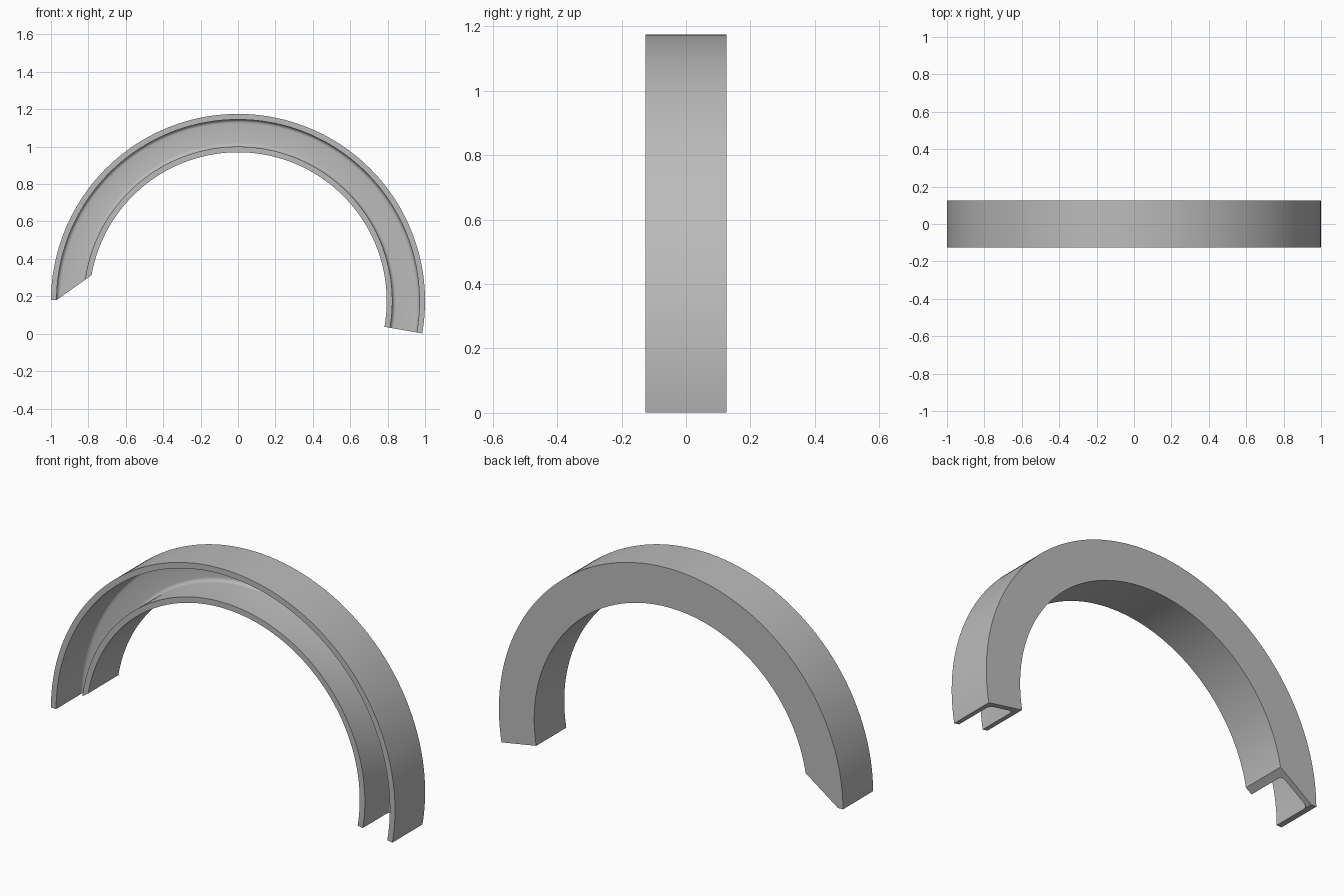
import bpy, bmesh, math

cube = bpy.data.objects.get("Cube")
if cube:
    bpy.data.objects.remove(cube, do_unlink=True)

OUTER, INNER = 1.0, 0.795      # arc radii
WALL, HALF = 0.03, 0.125       # wall thickness, half depth
FILLET, CENTRE_Z = 0.02, 0.175
STEPS = 128
START = math.radians(-10)
LIP = OUTER - WALL


def end_angle(r):
    """Left end: level under the outer flange, then a slanted cut."""
    if r >= LIP - 1e-6:
        return math.pi - math.asin(0.005 / r)
    ax, az = -LIP, 0.005
    dx, dz = math.cos(math.radians(35.3)), math.sin(math.radians(35.3))
    b = ax * dx + az * dz
    t = -b - math.sqrt(b * b - ax * ax - az * az + r * r)
    return math.atan2(az + t * dz, ax + t * dx)


def fillet(cr, cy, a0, a1, n=5):
    return [(cr + FILLET * math.cos(math.radians(a0 + (a1 - a0) * i / n)),
             cy + FILLET * math.sin(math.radians(a0 + (a1 - a0) * i / n)))
            for i in range(n + 1)]


# Channel cross-section as (radius, depth), open towards the front
web = HALF - WALL
outer_flange = [(LIP, HALF), (OUTER, HALF), (OUTER, -HALF), (LIP, -HALF)]
fillets = (fillet(LIP - FILLET, web - FILLET, 0, 90)
           + fillet(INNER + WALL + FILLET, web - FILLET, 90, 180))
inner_flange = [(INNER + WALL, -HALF), (INNER, -HALF), (INNER, HALF)]
profile = outer_flange + fillets + inner_flange

# Sweep the section round the arc
bm = bmesh.new()
rings = []
for i in range(STEPS + 1):
    ring = []
    for r, y in profile:
        a = START + (end_angle(r) - START) * i / STEPS
        ring.append(bm.verts.new((r * math.cos(a), y, CENTRE_Z + r * math.sin(a))))
    rings.append(ring)
count = len(profile)
for a, b in zip(rings, rings[1:]):
    for j in range(count):
        k = (j + 1) % count
        bm.faces.new((a[j], a[k], b[k], b[j]))

# Close both ends: outer flange, then web with inner flange
for ring in (rings[0], rings[-1]):
    bm.faces.new(ring[:5])
    bm.faces.new([ring[0]] + ring[4:])
bmesh.ops.recalc_face_normals(bm, faces=bm.faces)

mesh = bpy.data.meshes.new("arched_channel")
bm.to_mesh(mesh)
bm.free()
arch = bpy.data.objects.new("arched_channel", mesh)
bpy.context.collection.objects.link(arch)

# Plain grey finish
grey = bpy.data.materials.new("plain_grey")
grey.use_nodes = True
colour = (0.5, 0.5, 0.5, 1)
grey.diffuse_color = colour
grey.node_tree.nodes["Principled BSDF"].inputs["Base Color"].default_value = colour
mesh.materials.append(grey)

bpy.ops.object.select_all(action='DESELECT')
arch.select_set(True)
bpy.context.view_layer.objects.active = arch
bpy.ops.object.shade_smooth_by_angle(angle=math.radians(30))
